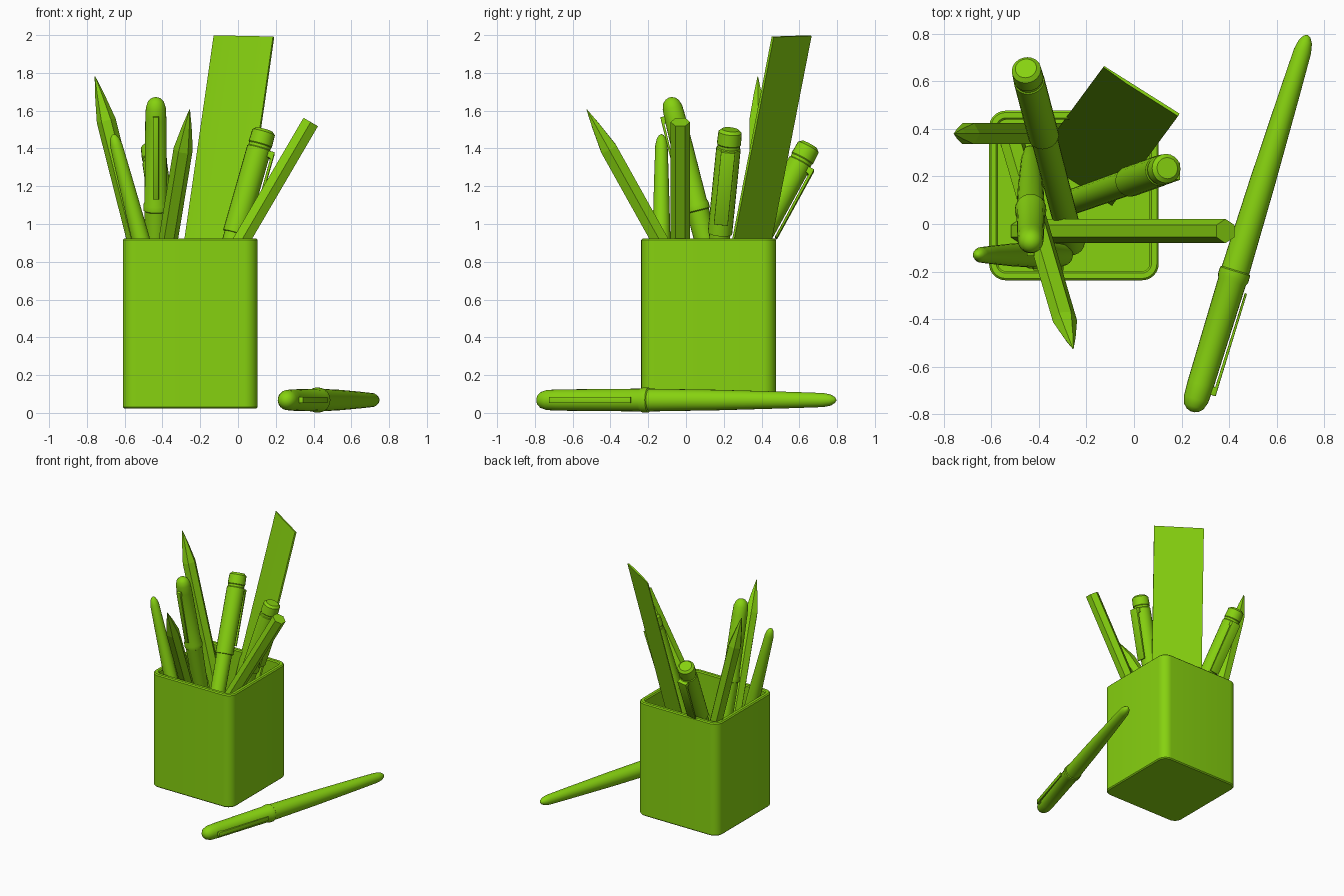
import bpy, bmesh, math
from mathutils import Vector, Matrix

if "Cube" in bpy.data.objects:
    bpy.data.objects.remove(bpy.data.objects["Cube"])

green = bpy.data.materials.new("green")
green.diffuse_color = (0.24, 0.64, 0.005, 1)
green.use_nodes = True
green.node_tree.nodes["Principled BSDF"].inputs["Base Color"].default_value = green.diffuse_color


def finish(bm, name, matrix=None, smooth=True):
    bmesh.ops.recalc_face_normals(bm, faces=bm.faces)
    me = bpy.data.meshes.new(name)
    bm.to_mesh(me)
    bm.free()
    if smooth:
        me.shade_smooth()
        me.set_sharp_from_angle(angle=math.radians(35))
    me.materials.append(green)
    ob = bpy.data.objects.new(name, me)
    bpy.context.collection.objects.link(ob)
    if matrix:
        ob.matrix_world = matrix
    return ob


def frame(start, end, side):
    """Local z runs from start to end, local x points towards side."""
    start = Vector(start)
    z = (Vector(end) - start).normalized()
    x = Vector(side)
    x = (x - z * x.dot(z)).normalized()
    m = Matrix((x, z.cross(x), z)).transposed().to_4x4()
    m.translation = start
    return m


def skin(rings):
    """Joins rings of points with quads and closes both ends."""
    bm = bmesh.new()
    rows = [[bm.verts.new(p) for p in ring] for ring in rings]
    for a, b in zip(rows, rows[1:]):
        n = len(a)
        for i in range(n):
            j = (i + 1) % n
            bm.faces.new((a[i], a[j], b[j], b[i]))
    bm.faces.new(rows[0])
    bm.faces.new(rows[-1])
    return bm


def turned(name, profile, matrix, sides, smooth=True):
    rings = [[(r * math.cos(2 * math.pi * i / sides), r * math.sin(2 * math.pi * i / sides), z)
              for i in range(sides)] for z, r in profile]
    return finish(skin(rings), name, matrix, smooth)


def extruded(name, outline, matrix, bevel=0.0):
    """Extrudes two matching point lists into a solid."""
    bm = skin(outline)
    if bevel:
        bmesh.ops.bevel(bm, geom=bm.edges[:], offset=bevel, segments=2, affect='EDGES', profile=0.5)
    return finish(bm, name, matrix)


def clip(name, root, tip, r, gap, thick, width, matrix, s=1.0):
    """L-shaped clip fixed to the body at root and free at tip."""
    step = math.copysign(0.035, tip - root)
    pts = [(r - 0.015, root), (r + gap + thick, root), (r + gap + thick, tip),
           (r + gap, tip), (r + gap, root + step), (r - 0.015, root + step)]
    sides = [[(x * s, w * s, z * s) for x, z in pts] for w in (-width / 2, width / 2)]
    extruded(name, sides, matrix, 0.003)


# Cup: nested rounded squares
def rounded_square(half, radius, z, cx=-0.253, cy=0.12):
    ring = []
    for k, (sx, sy) in enumerate(((1, 1), (-1, 1), (-1, -1), (1, -1))):
        for i in range(9):
            a = math.pi / 2 * (k + i / 8)
            ring.append((cx + sx * (half - radius) + radius * math.cos(a),
                         cy + sy * (half - radius) + radius * math.sin(a), z))
    return ring


cup = [(0.349, 0.062, 0.022), (0.357, 0.07, 0.03), (0.357, 0.07, 0.915), (0.349, 0.062, 0.923),
       (0.327, 0.042, 0.923), (0.319, 0.034, 0.915), (0.319, 0.034, 0.06)]
finish(skin([rounded_square(*c) for c in cup]), "cup")

# Ruler with one thinned edge
ruler_m = frame((-0.248, 0.183, 0.06), (0.03, 0.56, 1.995), (0.32, -0.2, 0))
section = [(-0.188, 0.006), (-0.188, 0), (-0.07, -0.007), (0.188, -0.007), (0.188, 0.006)]
extruded("ruler", [[(x, y, z) for x, y in section] for z in (0, 1.99)], ruler_m)


# Hexagonal pencils: two sharpened, one blunt
def pencil(name, start, end, side, sharp=True):
    length = (Vector(end) - Vector(start)).length
    prof = [(0, 0.051)]
    if sharp:
        prof += [(length - 0.24, 0.051), (length - 0.1, 0.025), (length, 0.002)]
    else:
        prof += [(length, 0.051)]
    turned(name, prof, frame(start, end, side), 6, False)


pencil("pencil_back_left", (-0.32, 0.38, 0.06), (-0.757, 0.38, 1.78), (1, 0, 0))
pencil("pencil_front", (-0.51, 0.337, 0.06), (-0.256, -0.525, 1.605), (1, 0, 0))
pencil("pencil_blunt", (-0.48, -0.03, 0.06), (0.385, -0.03, 1.54), (0, 1, 0), False)

# Capped pens, profile starts at the cap end
pen_profile = [(0, 0.008), (0.006, 0.025), (0.022, 0.042), (0.055, 0.053), (0.12, 0.056),
               (0.57, 0.06), (0.585, 0.066), (0.615, 0.066), (0.62, 0.06), (1.0, 0.054),
               (1.4, 0.043), (1.58, 0.037), (1.62, 0.029), (1.642, 0.016), (1.65, 0.004)]


def pen(name, start, end, side):
    m = frame(start, end, side)
    s = (Vector(end) - Vector(start)).length / 1.65
    turned(name, [(z * s, r * s) for z, r in pen_profile], m, 24)
    clip(name + "_clip", 0.09, 0.54, 0.057, 0.008, 0.01, 0.032, m, s)


pen("pen_lying", (0.245, -0.79, 0.068), (0.73, 0.795, 0.068), (1, 0, 0))
pen("pen_upright", (-0.435, -0.085, 1.67), (-0.435, 0.31, 0.07), (0, -1, 0))
pen("pen_upside_down", (-0.29, -0.13, 0.06), (-0.66, -0.13, 1.475), (0, -1, 0))

# Markers, profile starts at the foot
marker_profile = [(0, 0.045), (0.01, 0.053), (0.93, 0.056), (0.932, 0.065), (1.4, 0.065),
                  (1.405, 0.06), (1.42, 0.06), (1.425, 0.064), (1.49, 0.062), (1.505, 0.045)]


def marker(name, start, end, side):
    m = frame(start, end, side)
    s = (Vector(end) - Vector(start)).length / 1.505
    turned(name, [(z * s, r) for z, r in marker_profile], m, 20)
    clip(name + "_clip", 1.4 * s, 1.0 * s, 0.065, 0.01, 0.012, 0.075, m)


marker("marker_back", (-0.26, -0.09, 0.06), (-0.455, 0.655, 1.42), (0, 1, 0))
marker("marker_right", (-0.27, 0.09, 0.06), (0.14, 0.235, 1.5), (1, 0, 0))
